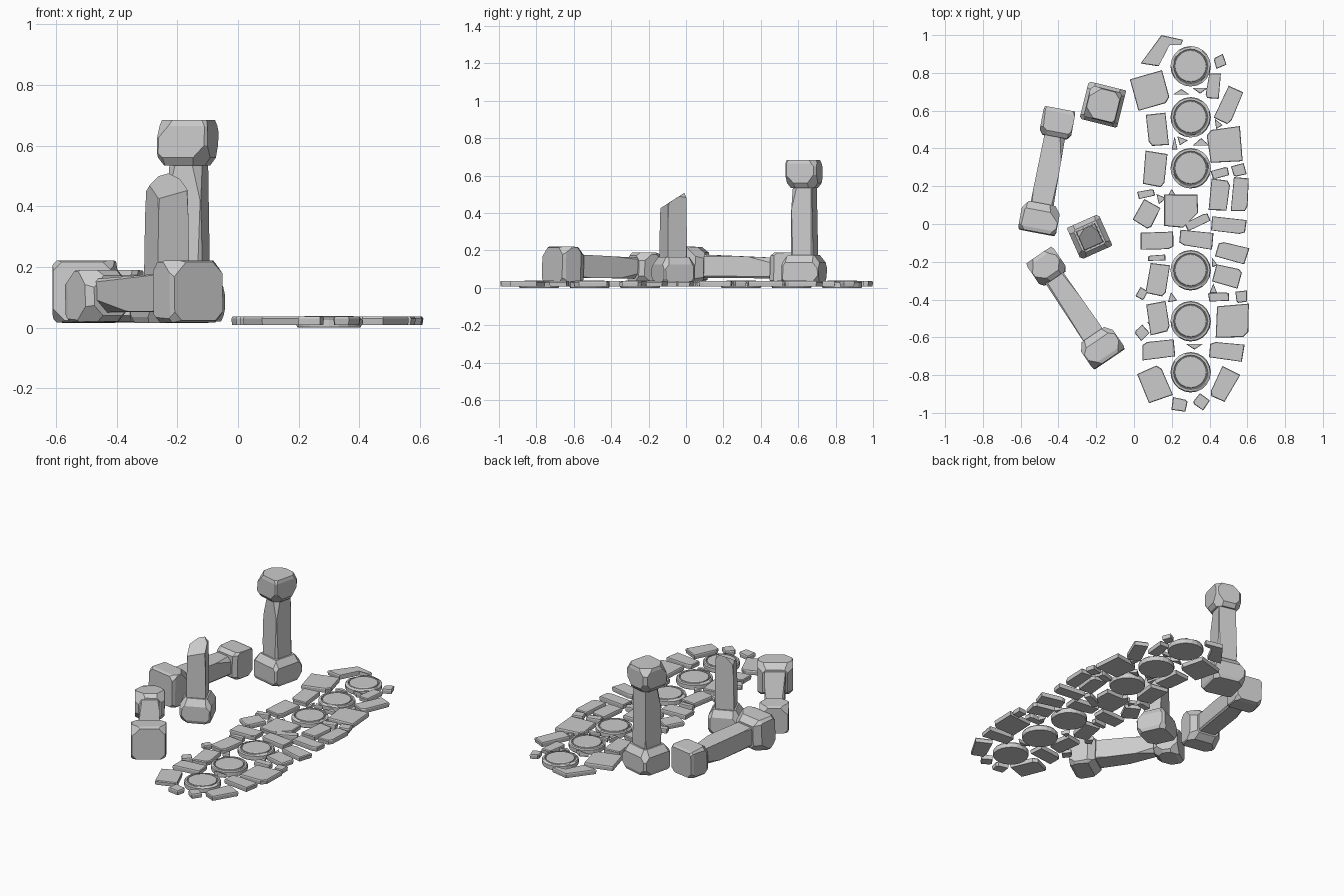
import bpy, bmesh, math, random
from mathutils import Vector, Matrix

if "Cube" in bpy.data.objects:
    bpy.data.objects.remove(bpy.data.objects["Cube"])

random.seed(7)


def finish(bm, name, matrix=Matrix.Identity(4)):
    bmesh.ops.recalc_face_normals(bm, faces=bm.faces)
    me = bpy.data.meshes.new(name)
    bm.to_mesh(me)
    bm.free()
    ob = bpy.data.objects.new(name, me)
    ob.matrix_world = matrix
    bpy.context.collection.objects.link(ob)
    return ob


def chop(bm, normal, depth=None, point=None):
    """Slice a convex solid with a plane and cap the cut."""
    n = Vector(normal).normalized()
    if point is None:
        point = n * (max(v.co.dot(n) for v in bm.verts) - depth)
    bmesh.ops.bisect_plane(bm, geom=bm.verts[:] + bm.edges[:] + bm.faces[:], dist=1e-5,
                           plane_co=point, plane_no=n, clear_outer=True)
    rim = [e for e in bm.edges if e.is_boundary]
    if rim:
        bmesh.ops.holes_fill(bm, edges=rim, sides=0)


def rough_block(rings, corner, edge):
    """Square stone from (half width, height) rings with hewn corners."""
    bm = bmesh.new()
    for h, z in rings:
        for sx, sy in ((-1, -1), (1, -1), (1, 1), (-1, 1)):
            bm.verts.new((sx * h, sy * h, z))
    bmesh.ops.convex_hull(bm, input=bm.verts)
    bmesh.ops.dissolve_limit(bm, angle_limit=0.02, verts=bm.verts, edges=bm.edges)
    for sx in (-1, 1):
        for sy in (-1, 1):
            chop(bm, (sx, sy, random.uniform(-.1, .1)), random.uniform(0.3, 1) * edge)
            for sz in (-1, 1):
                chop(bm, (sx, sy, sz * random.uniform(.7, 1.2)),
                     random.uniform(0.2, 1) * corner)
    return bm


def merge(parts):
    out = bmesh.new()
    for p in parts:
        me = bpy.data.meshes.new("part")
        p.to_mesh(me)
        p.free()
        out.from_mesh(me)
        bpy.data.meshes.remove(me)
    return out


BASE = [(.096, 0), (.102, .02), (.102, .115), (.072, .155)]
SHAFT = [(.062, .13), (.055, .55)]
CAP = [(.066, .515), (.085, .54), (.085, .645), (.08, .665)]


def pillar(name, matrix):
    shaft = rough_block(SHAFT, .008, .012)
    for s in (-1, 1):
        chop(shaft, (s, random.choice((-1, 1)), .25), .022)
    finish(merge([rough_block(BASE, .03, .014), shaft, rough_block(CAP, .03, .014)]),
           name, matrix)


def upright(x, y, z, deg):
    return Matrix.Translation((x, y, z)) @ Matrix.Rotation(math.radians(deg), 4, 'Z')


def lying(foot, head):
    d = Vector(head) - Vector(foot)
    return Matrix.Translation(foot) @ d.to_track_quat('Z', 'Y').to_matrix().to_4x4()


# Whole pillars: one standing, two fallen
pillar("standing_pillar", upright(-.165, .632, .02, -14))
pillar("fallen_pillar_back", lying((-.515, -.045, .12), (-.392, .61, .102)))
pillar("fallen_pillar_front", lying((-.13, -.715, .12), (-.50, -.17, .102)))

# Broken pillar with slanted top
stump = rough_block([(.057, .12), (.052, .51)], .004, .01)
chop(stump, (-.22, -.5, .85), point=(0, 0, .455))
for side in ((.8, .1, .7), (-.8, .5, .7)):
    chop(stump, side, .02)
foot = rough_block([(.084, 0), (.092, .02), (.092, .11), (.066, .15)], .025, .012)
finish(merge([foot, stump]), "broken_pillar", upright(-.235, -.068, .015, 24))


# Round stepping stones with a grooved rim
def disc(name, x, y, n=20):
    prof = [(.104, 0), (.107, .006), (.107, .028), (.102, .035), (.091, .036),
            (.088, .028), (.085, .028), (.083, .036), (.078, .039)]
    bm = bmesh.new()
    loops = []
    for k, (r, z) in enumerate(prof):
        ring = []
        for i in range(n):
            a = 2 * math.pi * i / n
            chip = random.choice((0, 0, 0, .006)) if k == 3 else 0
            ring.append(bm.verts.new(((r - chip) * math.cos(a), (r - chip) * math.sin(a), z - chip)))
        loops.append(ring)
    for lo, hi in zip(loops, loops[1:]):
        for i in range(n):
            j = (i + 1) % n
            bm.faces.new((lo[i], lo[j], hi[j], hi[i]))
    bm.faces.new(loops[0][::-1])
    bm.faces.new(loops[-1])
    finish(bm, name, Matrix.Translation((x, y, 0)))


for i, y in enumerate((.835, .565, .295, -.245, -.515, -.785)):
    disc(f"round_stone_{i + 1}", .30, y)


# Flat paving slabs
def slab(name, pts, top=.036, bottom=.008):
    bm = bmesh.new()
    c = sum((Vector(p) for p in pts), Vector((0, 0))) / len(pts)
    loops = []
    for z, inset in ((bottom, .003), (top - .006, 0), (top, .004)):
        ring = []
        for p in pts:
            d = Vector(p) - c
            q = c + d * max(.5, 1 - inset / d.length)
            ring.append(bm.verts.new((q.x, q.y, z)))
        loops.append(ring)
    n = len(pts)
    for lo, hi in zip(loops, loops[1:]):
        for i in range(n):
            bm.faces.new((lo[i], lo[(i + 1) % n], hi[(i + 1) % n], hi[i]))
    bm.faces.new(loops[0][::-1])
    bm.faces.new(loops[-1])
    finish(bm, name)


def quad(name, x, y, w, h, deg):
    """Slightly irregular rectangle, one corner clipped."""
    R = Matrix.Rotation(math.radians(deg), 2)
    j = .06 * min(w, h)
    cs = [Vector((sx * w / 2 + random.uniform(-j, j), sy * h / 2 + random.uniform(-j, j)))
          for sx, sy in ((-1, -1), (1, -1), (1, 1), (-1, 1))]
    k = random.randrange(4)
    clip = [cs[k].lerp(cs[k - 1], .15), cs[k].lerp(cs[(k + 1) % 4], .15)]
    slab(name, [R @ p + Vector((x, y)) for p in cs[:k] + clip + cs[k + 1:]])


# x, y, width, depth, angle
left = [(.087, .705, .17, .175, 18), (.125, .50, .10, .175, 5), (.11, .29, .115, .175, -5),
        (.065, .16, .09, .035, 12), (.07, .05, .105, .13, -28), (.125, -.09, .175, .095, 1),
        (.12, -.18, .09, .028, 4), (.125, -.295, .10, .16, -8), (.04, -.37, .05, .055, -30),
        (.13, -.495, .10, .165, 8), (.04, -.575, .06, .06, 40), (.13, -.665, .175, .09, 5),
        (.11, -.845, .13, .175, 25), (.24, -.955, .075, .065, -10)]
right = [(.455, .86, .06, .06, 20), (.42, .73, .065, .135, -7), (.50, .63, .085, .185, -23),
         (.48, .415, .17, .175, 8), (.555, .285, .065, .055, 15), (.455, .27, .09, .045, 15),
         (.45, .155, .105, .165, -5), (.56, .155, .08, .175, -3), (.50, -.005, .18, .075, -8),
         (.52, -.15, .16, .085, -15), (.495, -.275, .145, .095, -15), (.45, -.385, .11, .045, 3),
         (.57, -.385, .06, .06, 3), (.52, -.515, .175, .175, 0), (.49, -.675, .175, .085, -7),
         (.475, -.85, .10, .17, -27), (.355, -.94, .065, .06, -35)]
centre = [(.335, .012, .13, .045, 25), (.33, -.08, .175, .08, -8)]
for label, rows in (("left", left), ("right", right), ("centre", centre)):
    for i, row in enumerate(rows):
        quad(f"{label}_slab_{i + 1}", *row)

slab("top_slab", [(.035, .85), (.13, .835), (.19, .95), (.25, .95), (.26, .975), (.145, 1)])
slab("middle_slab", [(.16, -.01), (.26, -.02), (.34, .06), (.335, .155), (.16, .155)])

# Thin wedge fillers between round stones: x, y, width, depth, angle
wedges = [(.25, .70, .09, .03, 0), (.35, .705, .08, .03, 180), (.25, .435, .06, .04, 160),
          (.355, .435, .09, .04, 0), (.215, .43, .03, .07, 0), (.44, .535, .04, .05, 30),
          (.20, .165, .05, .04, 0), (.135, .14, .05, .05, 40), (.42, -.20, .03, .05, 20),
          (.20, -.385, .05, .05, 10), (.42, -.34, .04, .05, 0), (.32, -.65, .09, .03, 180),
          (.09, -.53, .04, .05, 60)]
for i, (x, y, w, h, deg) in enumerate(wedges):
    R = Matrix.Rotation(math.radians(deg), 2)
    slab(f"wedge_{i + 1}", [R @ Vector(p) + Vector((x, y))
                            for p in ((-w / 2, -h / 2), (w / 2, -h / 2), (0, h / 2))], .03)
